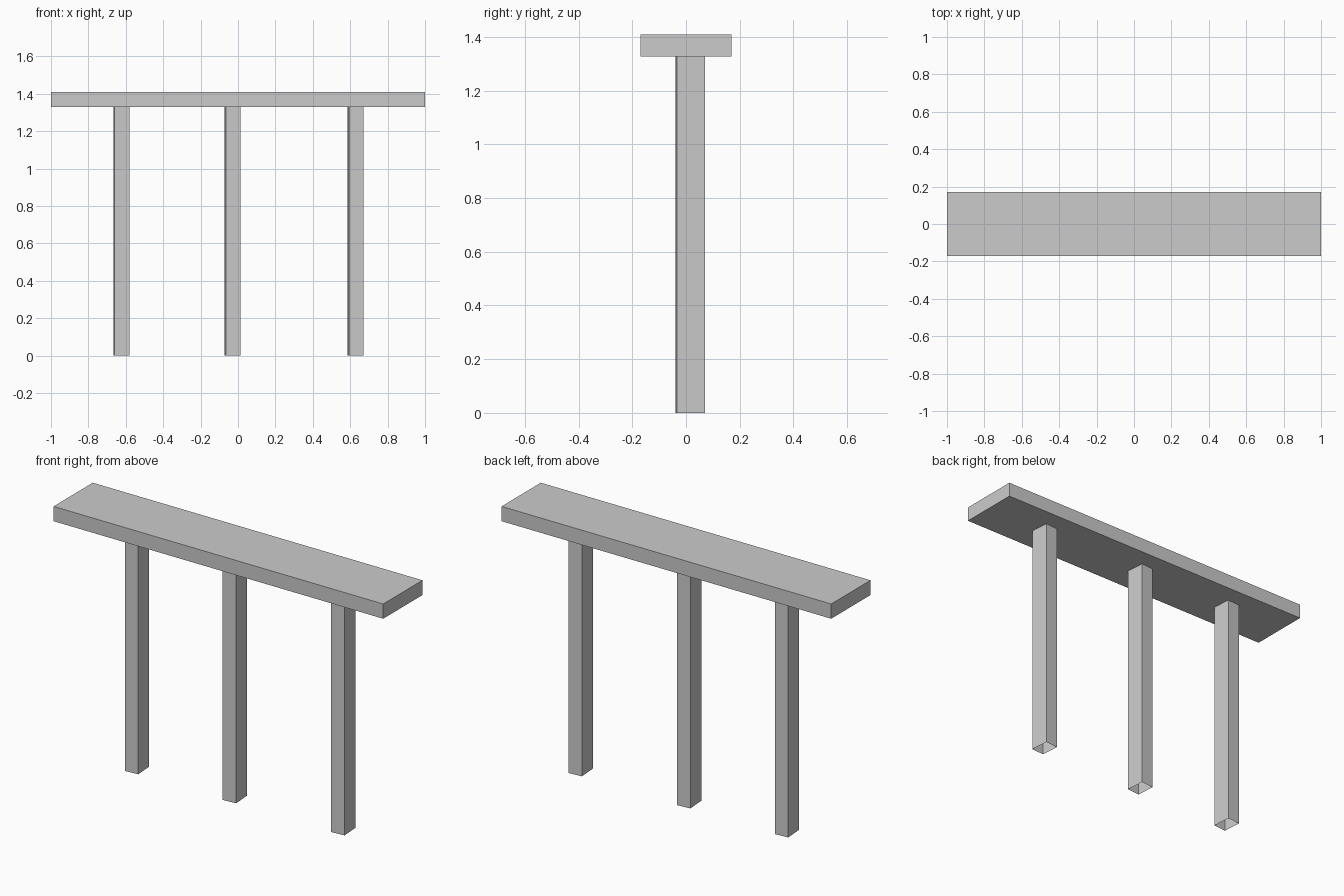
import bpy, bmesh, math
from mathutils import Matrix

if "Cube" in bpy.data.objects:
    bpy.data.objects.remove(bpy.data.objects["Cube"])


def make_box(name, size, centre, turn=0.0, open_ends=False):
    """Box with baked size; open_ends drops the top and bottom faces."""
    bm = bmesh.new()
    bmesh.ops.create_cube(bm, size=1.0, matrix=Matrix.Diagonal((*size, 1.0)))
    if open_ends:
        bm.normal_update()
        ends = [f for f in bm.faces if abs(f.normal.z) > 0.9]
        bmesh.ops.delete(bm, geom=ends, context='FACES_ONLY')
    mesh = bpy.data.meshes.new(name)
    bm.to_mesh(mesh)
    bm.free()
    obj = bpy.data.objects.new(name, mesh)
    obj.location = centre
    obj.rotation_euler.z = turn
    bpy.context.collection.objects.link(obj)
    return obj


SLAB_BOTTOM, SLAB_TOP = 1.328, 1.409

# Flat beam across the top
make_box("top_beam", (2.0, 0.34, SLAB_TOP - SLAB_BOTTOM),
         (0, 0, (SLAB_TOP + SLAB_BOTTOM) / 2))

# Three slightly turned posts, open at the ends
for side, x in (("left", -0.624), ("middle", -0.03), ("right", 0.628)):
    make_box(side + "_post", (0.078, 0.106, SLAB_BOTTOM),
             (x, 0.016, SLAB_BOTTOM / 2), math.radians(4), open_ends=True)
